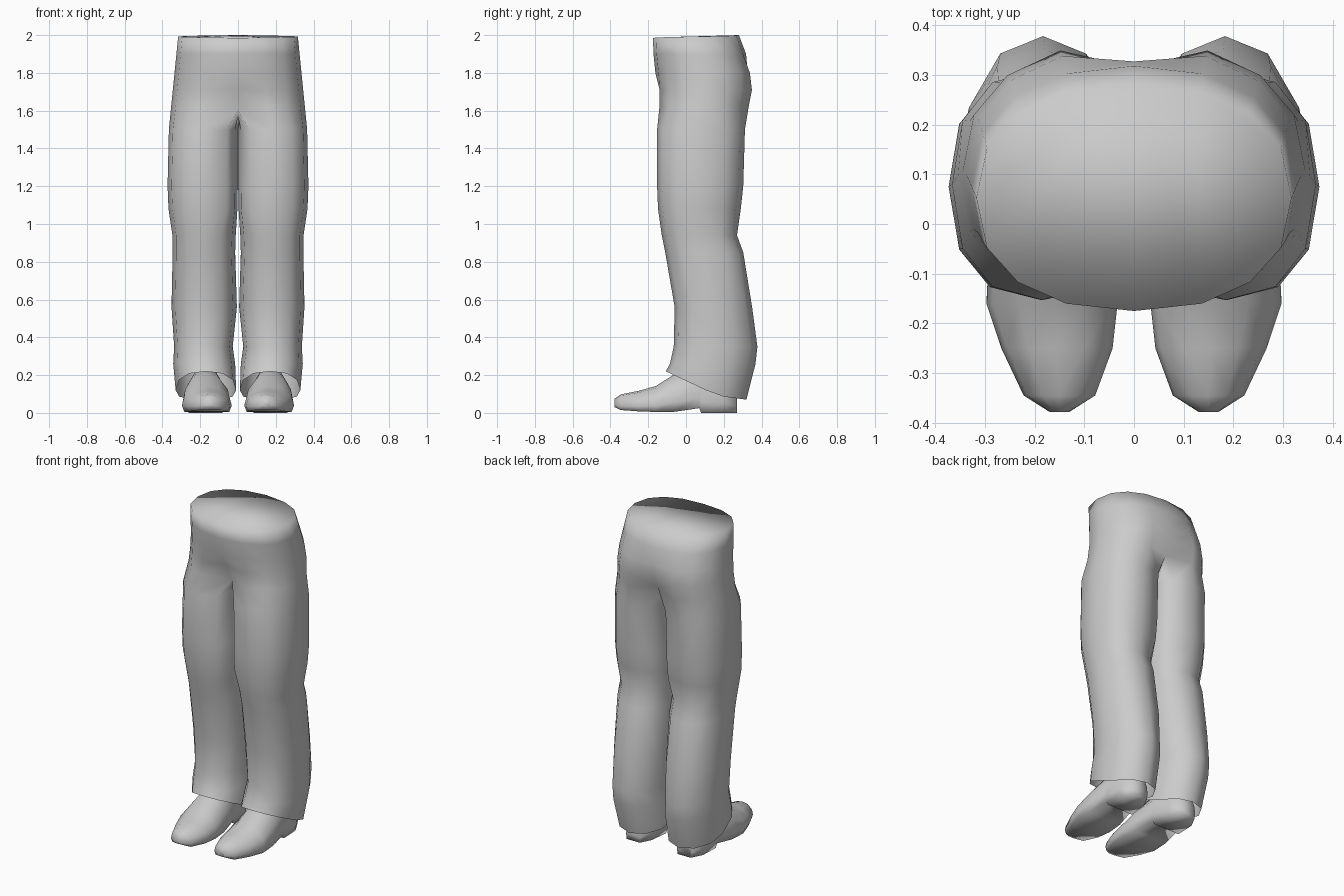
import bpy, bmesh, math

if "Cube" in bpy.data.objects:
    bpy.data.objects.remove(bpy.data.objects["Cube"])


def spow(v, p):
    return math.copysign(abs(v) ** p, v)


def bridge(bm, a, b, closed):
    n = len(a) if closed else min(len(a), len(b)) - 1
    for i in range(n):
        j = (i + 1) % len(a)
        bm.faces.new((a[i], a[j], b[j], b[i]))


def finish(name, bm):
    bmesh.ops.recalc_face_normals(bm, faces=bm.faces)
    for f in bm.faces:
        f.smooth = True
    me = bpy.data.meshes.new(name)
    bm.to_mesh(me)
    bm.free()
    ob = bpy.data.objects.new(name, me)
    bpy.context.collection.objects.link(ob)
    mod = ob.modifiers.new("Mirror", 'MIRROR')
    mod.merge_threshold = 0.001


# Trousers: open half rings for the pelvis (front centre round to back centre)
bm = bmesh.new()


def pelvis_ring(z, width, yf, yb):
    cy, ry = (yf + yb) / 2, (yb - yf) / 2
    pts = []
    for k in range(9):
        t = math.radians(-90 + 22.5 * k)
        x = 0 if k in (0, 8) else width * spow(math.cos(t), .88)
        pts.append([x, cy + ry * spow(math.sin(t), .85), z])
    return pts


rings = [pelvis_ring(2.0, .317, -.175, .28),
         pelvis_ring(1.9, .326, -.172, .318),
         pelvis_ring(1.8, .336, -.162, .355),
         pelvis_ring(1.71, .345, -.157, .366),
         pelvis_ring(1.62, .354, -.157, .348)]
for k, p in enumerate(rings[0]):
    p[2] = 1.985 + .015 * k / 8
# seat cleft and crotch dip at the centre line
rings[2][8][1] = .327
rings[3][8][1] = .315
rings[3][0][1] = -.12
rings[4][0][1:] = [-.06, 1.60]
rings[4][8][1:] = [.28, 1.64]
pelvis = [[bm.verts.new(p) for p in r] for r in rings]
for a, b in zip(pelvis, pelvis[1:]):
    bridge(bm, a, b, False)
# waist cap fanned from its centre line
bm.faces.new(pelvis[0])

# Crotch strip closes the last half ring into a full leg ring
prev = pelvis[-1] + [bm.verts.new((0, y, 1.57)) for y in (.20, .11, .01)]

# Leg rings: height, inner x, outer x, front y, back y
leg_rows = [(1.5, .001, .366, -.153, .312), (1.2, .001, .373, -.153, .303),
            (1.08, .003, .368, -.148, .29), (.94, .012, .347, -.128, .27),
            (.85, .015, .346, -.11, .303), (.56, .006, .352, -.06, .35),
            (.35, .028, .338, -.065, .378), (.26, .015, .343, -.085, .368),
            (0, .01, .33, -.107, .32)]


def hem_z(y):
    if y < .17:
        return .22 - .13 * (y + .107) / .277
    return .09 - .02 * (y - .17) / .15


for z, xi, xo, yf, yb in leg_rows:
    ring = []
    for k in range(12):
        t = math.radians(-120 + 30 * k)
        c, s = math.cos(t), math.sin(t)
        px = .55 if c < 0 and z > 1 else .85   # thighs meet flat inside
        py = 1.2 if s > 0 and z < .6 else .85  # calves taper at the back
        x = (xi + xo) / 2 + (xo - xi) / 2 * spow(c, px)
        y = (yf + yb) / 2 + (yb - yf) / 2 * spow(s, py)
        ring.append(bm.verts.new((x, y, z if z else hem_z(y))))
    bridge(bm, prev, ring, True)
    prev = ring
finish("trousers", bm)

# Shoes: sections along y with centre x, half width, sole z, top z
# (the sole steps down to form the heel)
shoe_rows = [(-.378, .15, .02, .03, .075), (-.345, .15, .072, .015, .098),
             (-.25, .155, .112, .008, .117), (-.16, .165, .132, .005, .142),
             (-.06, .167, .125, .006, .205), (.07, .172, .102, .025, .24),
             (.08, .172, .1, 0, .24), (.2, .176, .09, 0, .22),
             (.27, .176, .05, 0, .13)]
section = [(-.9, 0), (.9, 0), (1, .25), (.9, .6), (.5, .92), (0, 1),
           (-.5, .92), (-.9, .6), (-1, .25)]
bm = bmesh.new()
loft = [[bm.verts.new((cx + w * u, y, z0 + (z1 - z0) * v)) for u, v in section]
        for y, cx, w, z0, z1 in shoe_rows]
for a, b in zip(loft, loft[1:]):
    bridge(bm, a, b, True)
bm.faces.new(loft[0])
bm.faces.new(loft[-1])
finish("shoes", bm)
